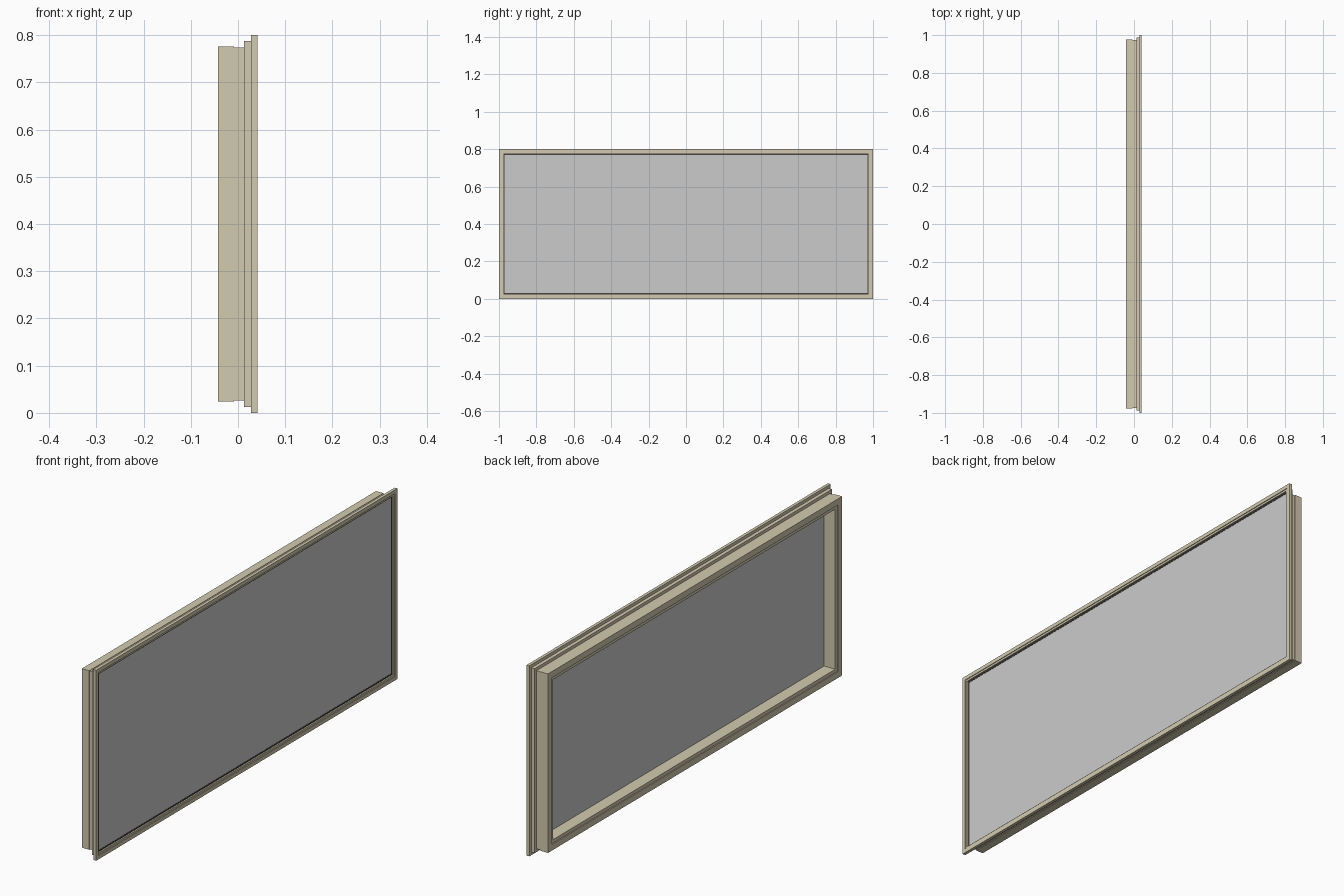
import bpy, bmesh

if "Cube" in bpy.data.objects:
    bpy.data.objects.remove(bpy.data.objects["Cube"])

HALF_Y, HEIGHT = 1.0, 0.8


def material(name, color):
    m = bpy.data.materials.new(name)
    m.diffuse_color = color
    m.use_nodes = True
    m.node_tree.nodes["Principled BSDF"].inputs["Base Color"].default_value = m.diffuse_color
    return m


def sweep_frame(name, profile, mat):
    """Sweep a closed (inset, x) section around the rectangle with mitred corners."""
    bm = bmesh.new()
    rings = []
    for d, x in profile:
        y, z0, z1 = HALF_Y - d, d, HEIGHT - d
        rings.append([bm.verts.new(c) for c in
                      ((x, -y, z0), (x, y, z0), (x, y, z1), (x, -y, z1))])
    n = len(rings)
    for i in range(n):
        a, b = rings[i], rings[(i + 1) % n]
        for j in range(4):
            k = (j + 1) % 4
            bm.faces.new((a[j], a[k], b[k], b[j]))
    bmesh.ops.recalc_face_normals(bm, faces=bm.faces)
    me = bpy.data.meshes.new(name)
    bm.to_mesh(me)
    bm.free()
    ob = bpy.data.objects.new(name, me)
    bpy.context.collection.objects.link(ob)
    me.materials.append(mat)
    return ob


tan = material("tan_frame", (0.65, 0.59, 0.43, 1))
dark = material("dark_seal", (0.06, 0.055, 0.045, 1))

# Stepped frame: front lip, outer steps, deep back with a rebated opening
sweep_frame("frame", [
    (0.0, 0.041), (0.0, 0.028), (0.013, 0.028), (0.013, 0.013),
    (0.026, 0.013), (0.026, -0.008), (0.024, -0.008), (0.024, -0.042),
    (0.050, -0.042), (0.050, -0.038), (0.064, -0.038), (0.064, 0.014),
    (0.024, 0.014), (0.024, 0.038), (0.016, 0.038), (0.016, 0.041)], tan)

# Dark seal between frame and panel
sweep_frame("seal", [
    (0.024, 0.032), (0.024, 0.015), (0.030, 0.015), (0.030, 0.032)], dark)

# Thick panel held in the frame
bpy.ops.mesh.primitive_cube_add(size=1, location=(0.0225, 0, HEIGHT / 2))
panel = bpy.context.object
panel.name = "panel"
panel.scale = (0.017, 2 * (HALF_Y - 0.03), HEIGHT - 0.06)
bpy.ops.object.transform_apply(location=False, rotation=False, scale=True)
